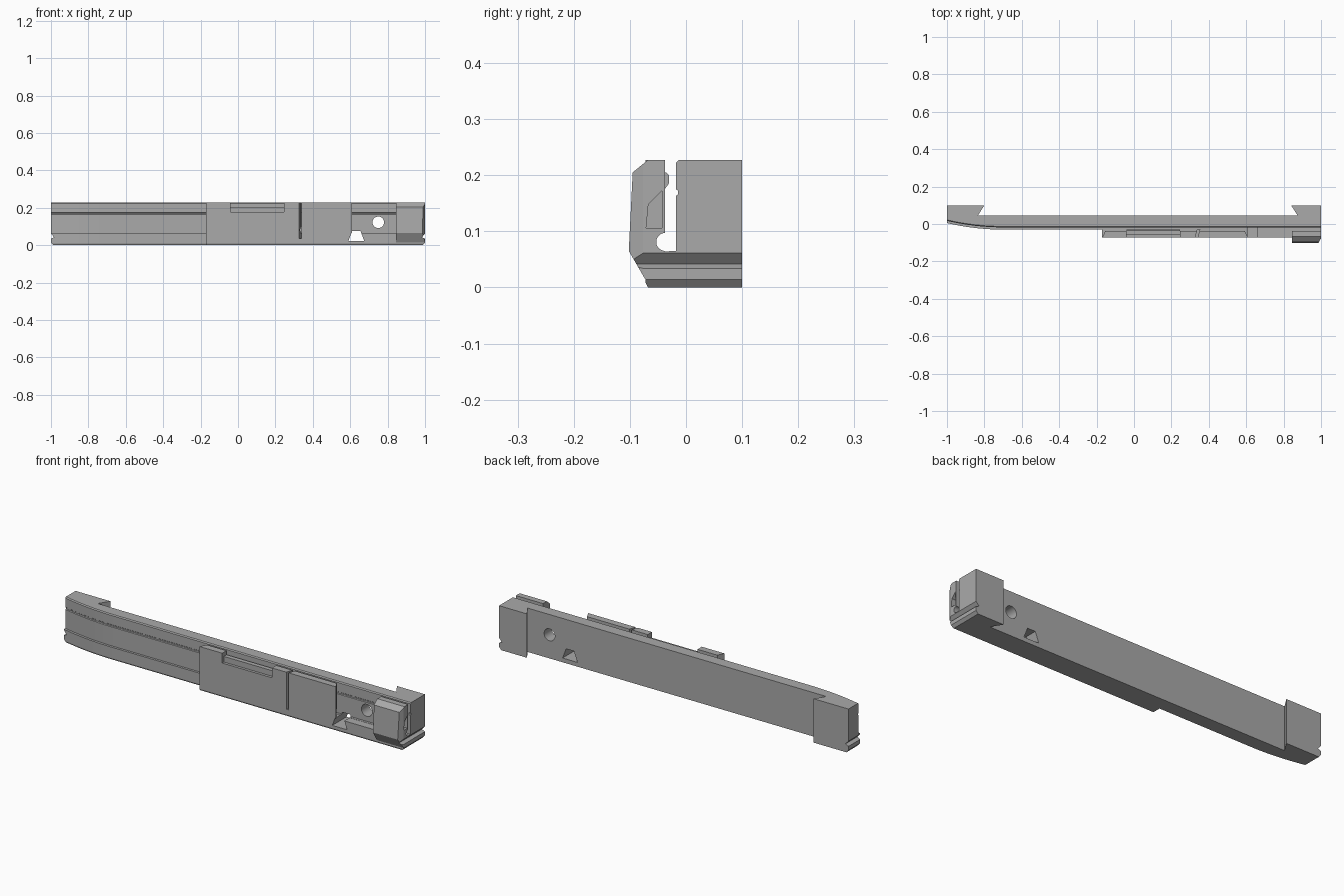
import bpy, bmesh, math
from mathutils import Vector

cube = bpy.data.objects.get("Cube")
if cube:
    bpy.data.objects.remove(cube, do_unlink=True)

H = 0.227   # overall height
STEP = -0.17  # where the thick front section begins

grey = bpy.data.materials.new("machined grey")
grey.use_nodes = True
colour = (0.4, 0.4, 0.4, 1)
grey.diffuse_color = colour
grey.node_tree.nodes["Principled BSDF"].inputs["Base Color"].default_value = colour


def loft(name, rings):
    """Skin a list of matching point rings and cap both ends."""
    bm = bmesh.new()
    rows = [[bm.verts.new(p) for p in ring] for ring in rings]
    n = len(rows[0])
    for a, b in zip(rows, rows[1:]):
        for i in range(n):
            j = (i + 1) % n
            bm.faces.new((a[i], a[j], b[j], b[i]))
    bm.faces.new(rows[0])
    bm.faces.new(rows[-1])
    bmesh.ops.recalc_face_normals(bm, faces=bm.faces)
    mesh = bpy.data.meshes.new(name)
    bm.to_mesh(mesh)
    bm.free()
    ob = bpy.data.objects.new(name, mesh)
    mesh.materials.append(grey)
    bpy.context.collection.objects.link(ob)
    return ob


def prism(name, points, axis, lo, hi):
    """Extrude a flat outline along x, y or z."""
    place = {"x": lambda a, b, t: (t, a, b),
             "y": lambda a, b, t: (a, t, b),
             "z": lambda a, b, t: (a, b, t)}[axis]
    return loft(name, [[place(a, b, t) for a, b in points] for t in (lo, hi)])


def circle(cx, cy, r, n=32):
    return [(cx + r * math.cos(2 * math.pi * i / n),
             cy + r * math.sin(2 * math.pi * i / n)) for i in range(n)]


def box(x0, x1, y0, y1):
    return [(x0, y0), (x1, y0), (x1, y1), (x0, y1)]


def cut(cutter, targets):
    """Subtract a cutter from each target, then discard it."""
    cutter.hide_render = True
    for ob in targets:
        mod = ob.modifiers.new("cut", "BOOLEAN")
        mod.operation = "DIFFERENCE"
        mod.solver = "EXACT"
        mod.object = cutter
        bpy.context.view_layer.objects.active = ob
        bpy.ops.object.modifier_apply(modifier=mod.name)
    bpy.data.objects.remove(cutter, do_unlink=True)


# Long beam: stepped section whose front sweeps back at one end
section = [(0.045, 0), (0.045, H), (-0.013, H), (-0.018, 0.222),
           (-0.018, 0.175), (-0.014, 0.172), (-0.014, 0.166), (-0.018, 0.163),
           (-0.018, 0.065), (-0.03, 0.065), (-0.03, 0.008), (-0.026, 0)]
stations = [-1 + 0.03 * i for i in range(11)] + [1]


def sweep(x):
    return 0.035 * (max(0, -0.7 - x) / 0.3) ** 2


beam = loft("main_beam", [[(x, y + (sweep(x) if y < 0 else 0), z)
                           for y, z in section] for x in stations])

# Dovetail blocks on the back
right_tail = prism("right_dovetail", [(-1, 0.1), (-0.8, 0.1), (-0.835, 0.045), (-1, 0.045)],
                   "z", 0, H)
left_tail = prism("left_dovetail", [(1, 0.1), (0.84, 0.1), (0.875, 0.045), (1, 0.045)],
                  "z", 0, H)

# Lower ledge that carries the front plate
ledge = prism("front_ledge", [(-0.02, 0), (-0.02, 0.064), (-0.072, 0.064),
                              (-0.072, 0.008), (-0.068, 0)], "x", STEP, 1)

# Upright front plate with slanted ends
plate = prism("front_plate", [(STEP, -0.072), (0.61, -0.072), (0.592, -0.037),
                              (STEP + 0.017, -0.037)], "z", 0.064, H)

# End block with chamfered front
block = prism("end_block", [(-0.073, 0.015), (-0.102, 0.065), (-0.095, 0.205),
                            (-0.068, H), (-0.037, H), (-0.037, 0.05), (-0.06, 0.02)],
              "x", 0.845, 1)

# Window in the plate and the bar inside it
cut(prism("window_cutter", box(-0.04, 0.245, 0.176, 0.3), "y", -0.2, -0.03), [plate])
prism("window_bar", [(-0.058, 0.176), (-0.058, 0.205), (-0.035, 0.205),
                     (-0.03, 0.2), (-0.03, 0.186), (-0.037, 0.176)], "x", -0.04, 0.245)

# Slanted slit across the plate
cut(prism("slit_cutter", [(0.325, -0.08), (0.338, -0.08), (0.352, -0.03), (0.339, -0.03)],
          "z", 0.035, 0.3), [plate, ledge])

# Rounded undercut along the inside of the slot
cut(prism("undercut_cutter", circle(-0.037, 0.081, 0.016), "x", -0.5, 1.1), [plate, block])

# Round hole and tapered opening through the whole depth
cut(prism("round_hole_cutter", circle(0.75, 0.122, 0.031), "y", -0.2, 0.2), [beam])
cut(prism("taper_cutter", [(0.59, 0.022), (0.675, 0.022), (0.655, 0.075), (0.61, 0.075)],
          "y", -0.2, 0.2), [beam, ledge])

# Pocket and corner chamfer on the end block
cut(prism("pocket_cutter", [(-0.071, 0.106), (-0.043, 0.106), (-0.043, 0.172), (-0.067, 0.148)],
          "x", 0.96, 1.1), [block])
cut(prism("corner_cutter", [(0.985, -0.12), (0.985, -0.103), (1.001, -0.075), (1.1, -0.12)],
          "z", -0.1, 0.4), [block])

# V grooves and bevelled lips at both ends
for side, targets in ((1, [beam, left_tail, ledge, block]), (-1, [beam, right_tail])):
    groove = [(1.01, 0.072), (0.983, 0.042), (1.01, 0.029)]
    lip = [(1.01, 0.026), (0.984, -0.005), (1.01, -0.005)]
    for outline in (groove, lip):
        cut(prism("end_cutter", [(side * x, z) for x, z in outline], "y", -0.2, 0.2), targets)

# Keep edges sharp while smoothing round holes and the sweep
for ob in bpy.context.scene.objects:
    if ob.type == "MESH":
        for o in bpy.context.selected_objects:
            o.select_set(False)
        ob.select_set(True)
        bpy.context.view_layer.objects.active = ob
        bpy.ops.object.shade_smooth_by_angle(angle=math.radians(25))
